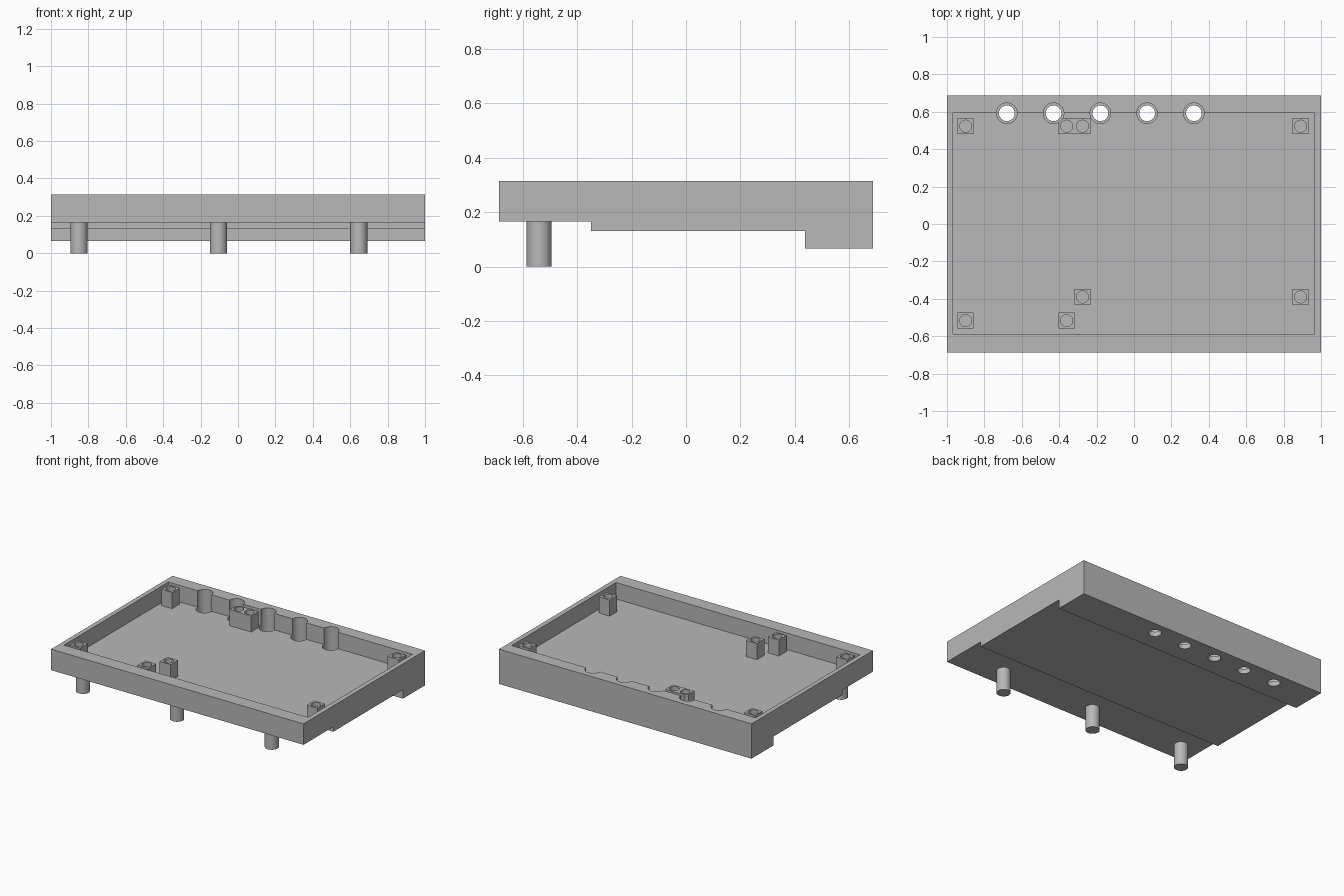
import bpy, bmesh, math

if "Cube" in bpy.data.objects:
    bpy.data.objects.remove(bpy.data.objects["Cube"])

grey = bpy.data.materials.new("mid grey")
grey.diffuse_color = (0.48, 0.48, 0.48, 1)
grey.use_nodes = True
grey.node_tree.nodes["Principled BSDF"].inputs["Base Color"].default_value = grey.diffuse_color

TOP, FLOOR = 0.315, 0.197


def box(name, x0, x1, y0, y1, z0, z1):
    bpy.ops.mesh.primitive_cube_add(size=1, location=((x0 + x1) / 2, (y0 + y1) / 2, (z0 + z1) / 2))
    o = bpy.context.object
    o.name = name
    o.scale = (x1 - x0, y1 - y0, z1 - z0)
    bpy.ops.object.transform_apply(location=True, rotation=False, scale=True)
    o.data.materials.append(grey)
    return o


def cylinder(name, x, y, r, z0, z1):
    bpy.ops.mesh.primitive_cylinder_add(vertices=40, radius=r, depth=z1 - z0, location=(x, y, (z0 + z1) / 2))
    o = bpy.context.object
    o.name = name
    o.data.materials.append(grey)
    return o


def cut(target, cutter):
    bpy.context.view_layer.objects.active = target
    m = target.modifiers.new("cut", 'BOOLEAN')
    m.operation = 'DIFFERENCE'
    m.solver = 'EXACT'
    m.object = cutter
    bpy.ops.object.modifier_apply(modifier=m.name)
    bpy.data.objects.remove(cutter)


def smooth(o):
    bpy.ops.object.select_all(action='DESELECT')
    o.select_set(True)
    bpy.context.view_layer.objects.active = o
    bpy.ops.object.shade_smooth_by_angle(angle=math.radians(30))


# Tray: stepped side profile extruded across the width
profile = [(-0.687, 0.165), (-0.35, 0.165), (-0.35, 0.13), (0.438, 0.13),
           (0.438, 0.066), (0.687, 0.066), (0.687, TOP), (-0.687, TOP)]
bm = bmesh.new()
face = bm.faces.new([bm.verts.new((-1, y, z)) for y, z in profile])
ext = bmesh.ops.extrude_face_region(bm, geom=[face])
bmesh.ops.translate(bm, vec=(2, 0, 0), verts=[v for v in ext["geom"] if isinstance(v, bmesh.types.BMVert)])
bmesh.ops.recalc_face_normals(bm, faces=bm.faces)
mesh = bpy.data.meshes.new("tray")
bm.to_mesh(mesh)
bm.free()
tray = bpy.data.objects.new("tray", mesh)
bpy.context.collection.objects.link(tray)
mesh.materials.append(grey)

# Recess inside the tray
cut(tray, box("recess", -0.967, 0.965, -0.587, 0.594, FLOOR, 0.5))

# Standoff posts with screw holes: x range, y centre, hole positions
H = 0.0425
posts = [("corner_post", -0.9, 0.523, [-0.9]), ("corner_post", 0.891, 0.523, [0.891]),
         ("corner_post", -0.9, -0.517, [-0.9]), ("corner_post", 0.891, -0.39, [0.891]),
         ("middle_post", -0.36, -0.517, [-0.36]), ("middle_post", -0.275, -0.39, [-0.275]),
         ("double_post", -0.36, 0.523, [-0.36, -0.275])]
made = []
for name, x, y, holes in posts:
    post = box(name, x - H, holes[-1] + H, y - H, y + H, FLOOR - 0.01, 0.312)
    for hx in holes:
        cut(post, cylinder("screw_hole", hx, y, 0.032, FLOOR + 0.005, 0.5))
    made.append(post)
double_post = made[-1]

# Row of counterbored holes through the back edge
for i in range(5):
    x = -0.68 + 0.25 * i
    cut(tray, cylinder("counterbore", x, 0.592, 0.055, 0.1, 0.5))
    cut(tray, cylinder("through_hole", x, 0.592, 0.042, -0.1, 0.3))
    if i in (1, 2):
        cut(double_post, cylinder("counterbore", x, 0.592, 0.055, 0.1, 0.5))

# Locating pegs underneath
for x in (-0.85, -0.104, 0.646):
    made.append(cylinder("peg", x, -0.54, 0.046, 0, 0.175))

for o in made + [tray]:
    smooth(o)
